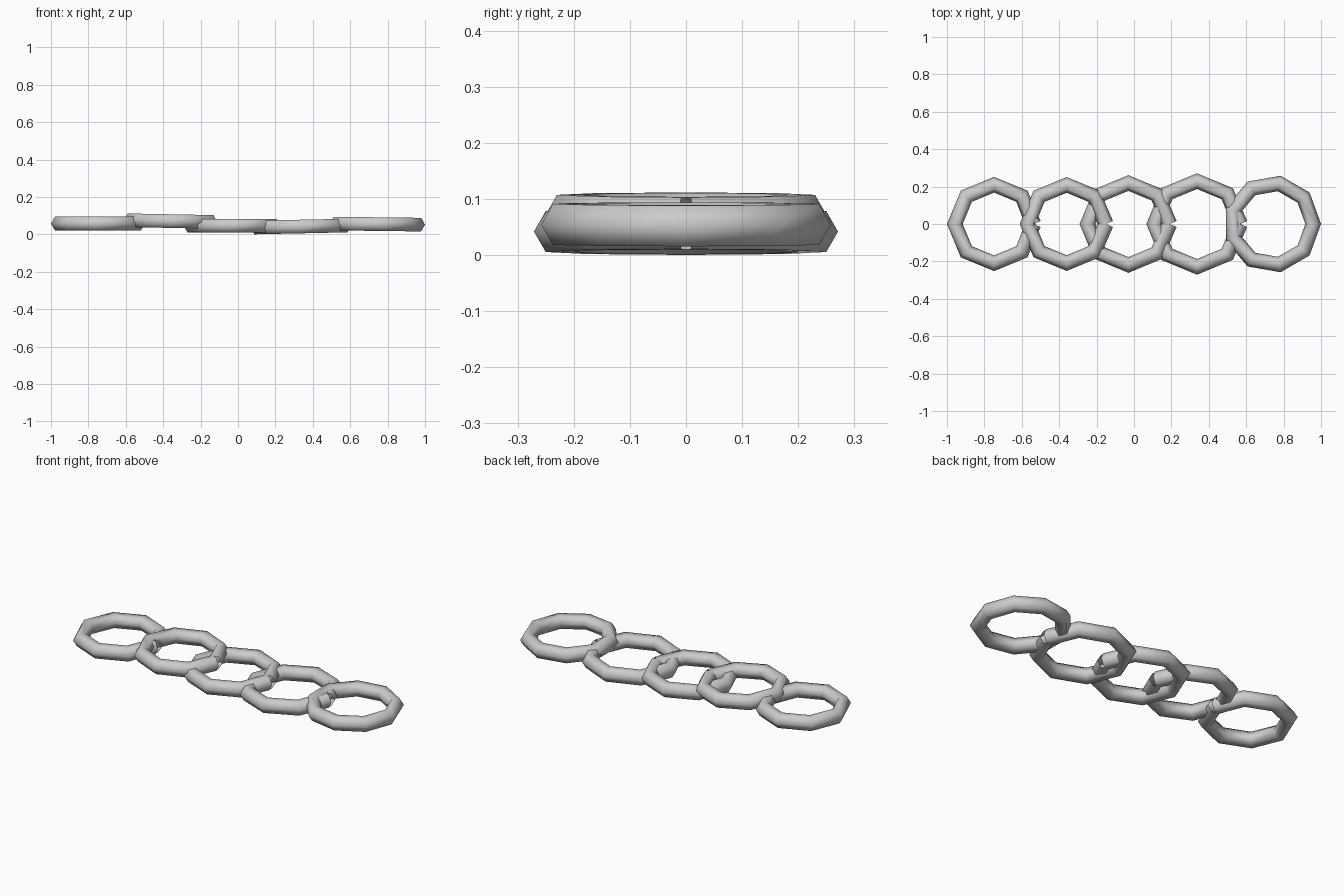
import bpy, bmesh
from math import sin, cos, pi, radians

if "Cube" in bpy.data.objects:
    bpy.data.objects.remove(bpy.data.objects["Cube"])

TUBE = 0.042   # tube radius
FACETS = 6     # sides of the tube section


def ring(name, x, z, radius, sides, tilt, closed):
    """Swept hexagonal tube; an open ring starts and ends at the +x point, leaving a V-shaped split."""
    bm = bmesh.new()
    step = 2 * pi / sides
    count = sides if closed else sides + 1
    loops = []
    for i in range(count):
        a = i * step
        # direction of the section: square to the path at loose ends
        n = a
        if not closed and i == 0:
            n = step / 2
        elif not closed and i == count - 1:
            n = -step / 2
        loop = []
        for k in range(FACETS):
            t = 2 * pi * k / FACETS
            d = TUBE * cos(t)
            loop.append(bm.verts.new((radius * cos(a) + d * cos(n),
                                      radius * sin(a) + d * sin(n),
                                      TUBE * sin(t))))
        loops.append(loop)
    for i in range(sides):
        p, q = loops[i], loops[(i + 1) % count]
        for k in range(FACETS):
            m = (k + 1) % FACETS
            bm.faces.new((p[k], q[k], q[m], p[m])).smooth = True
    bm.normal_update()
    mesh = bpy.data.meshes.new(name)
    bm.to_mesh(mesh)
    bm.free()
    obj = bpy.data.objects.new(name, mesh)
    obj.location = (x, 0, z)
    obj.rotation_euler = (0, radians(tilt), 0)
    bpy.context.collection.objects.link(obj)


# five overlapping links: centre x, centre z, radius, sides, tilt, closed
links = [
    (-0.748, 0.058, 0.210, 8, 0.0, False),
    (-0.36, 0.071, 0.209, 8, 1.1, False),
    (-0.03, 0.047, 0.219, 8, 0.0, False),
    (0.337, 0.042, 0.229, 8, -1.2, False),
    (0.738, 0.055, 0.220, 9, 0.7, True),
]
for i, link in enumerate(links):
    ring(f"chain_link_{i + 1}", *link)
